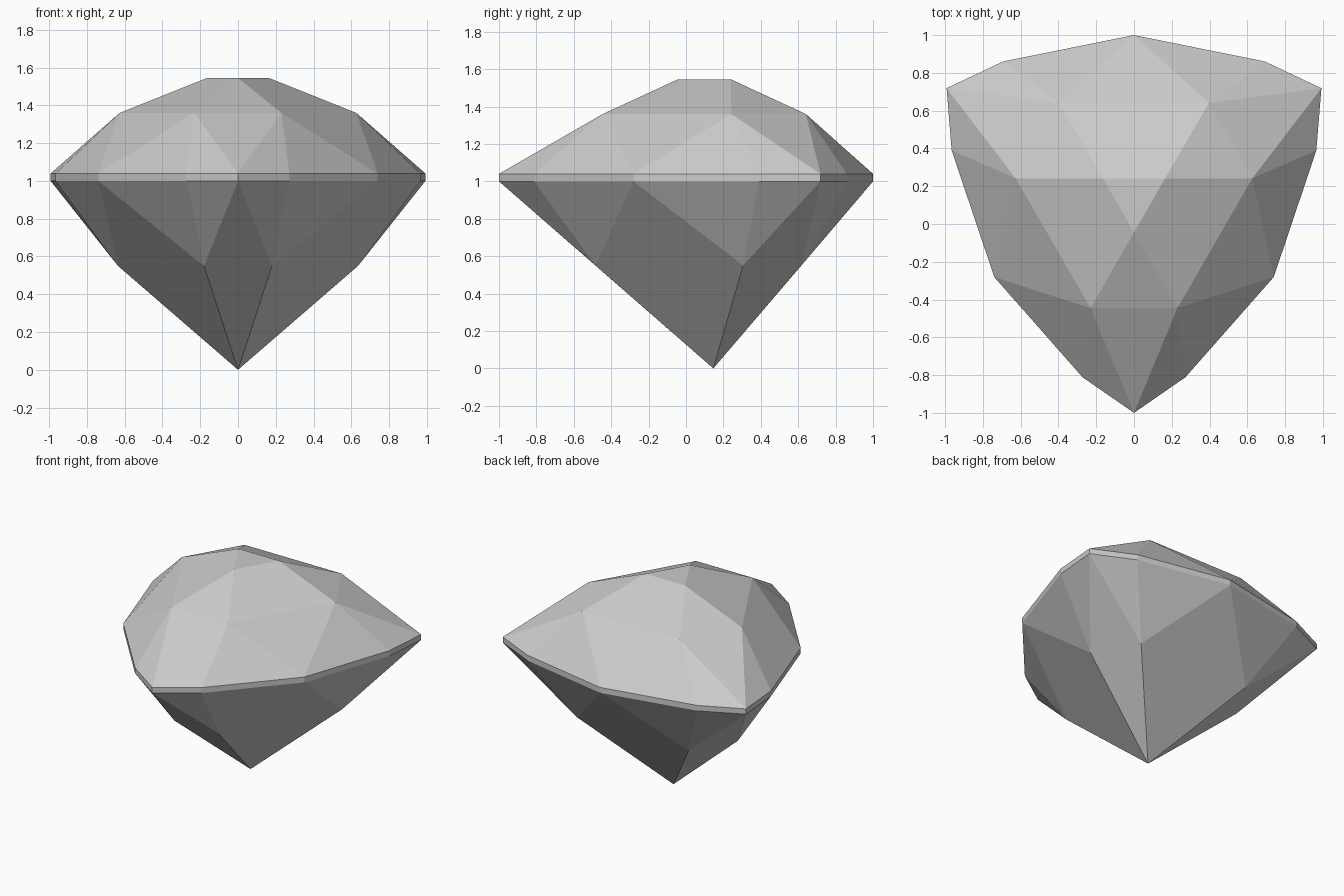
import bpy, bmesh
from math import radians
from mathutils import Matrix, Vector

cube = bpy.data.objects.get("Cube")
if cube:
    bpy.data.objects.remove(cube, do_unlink=True)

# Heights of the facet rings
TABLE, CROWN, GIRDLE_TOP, GIRDLE_LOW, PAVILION = 1.545, 1.36, 1.04, 1.0, 0.55
CENTRE_Y = 0.146

bm = bmesh.new()


def ring(points, z):
    """Repeat one sector's points three times about the gem axis."""
    result = []
    for k in range(3):
        turn = Matrix.Rotation(radians(120 * k), 3, 'Z')
        for x, y in points:
            p = turn @ Vector((x, y, z))
            result.append(bm.verts.new((p.x, p.y + CENTRE_Y, p.z)))
    return result


# Girdle sector: pointed corner, right shoulder, side middle, next left shoulder
outline = [(0, -1.146), (0.272, -0.958), (0.74, -0.427)]
next_left = Matrix.Rotation(radians(120), 3, 'Z') @ Vector((-0.272, -0.958, 0))
outline.append((next_left.x, next_left.y))

table = ring([(0, -0.19)], TABLE)
crown = ring([(-0.23, -0.591), (0.23, -0.591)], CROWN)
upper = ring(outline, GIRDLE_TOP)
lower = ring(outline, GIRDLE_LOW)
pavilion = ring([(-0.18, -0.63), (0.18, -0.63)], PAVILION)
culet = bm.verts.new((0, CENTRE_Y, 0))

face = bm.faces.new
face(table)
for k in range(3):
    n = (k + 1) % 3
    # Upper crown facets
    face((table[k], crown[2 * k], crown[2 * k + 1]))
    face((table[k], crown[2 * k + 1], crown[2 * n], table[n]))
    # Main pavilion facets meeting at the tip
    face((culet, pavilion[2 * k + 1], lower[4 * k], pavilion[2 * k]))
    face((culet, pavilion[2 * n], lower[4 * k + 2], pavilion[2 * k + 1]))
    # Lower crown and upper pavilion triangles
    for mid, edge in ((crown, upper), (pavilion, lower)):
        c, r, s, l = edge[4 * k:4 * k + 4]
        left, right, following = mid[2 * k], mid[2 * k + 1], mid[2 * n]
        for tri in ((c, r, right), (r, s, right), (s, l, following),
                    (l, edge[4 * n], following)):
            face(tri)
        if mid is crown:
            face((left, c, right))
            face((right, s, following))

# Girdle band
for i in range(12):
    j = (i + 1) % 12
    face((lower[i], lower[j], upper[j], upper[i]))

bmesh.ops.recalc_face_normals(bm, faces=bm.faces[:])
mesh = bpy.data.meshes.new("gemstone")
bm.to_mesh(mesh)
bm.free()

gem = bpy.data.objects.new("gemstone", mesh)
bpy.context.collection.objects.link(gem)

# Plain grey stone
grey = bpy.data.materials.new("light grey")
grey.use_nodes = True
colour = (0.6, 0.6, 0.6, 1)
grey.diffuse_color = colour
grey.node_tree.nodes["Principled BSDF"].inputs["Base Color"].default_value = colour
mesh.materials.append(grey)
